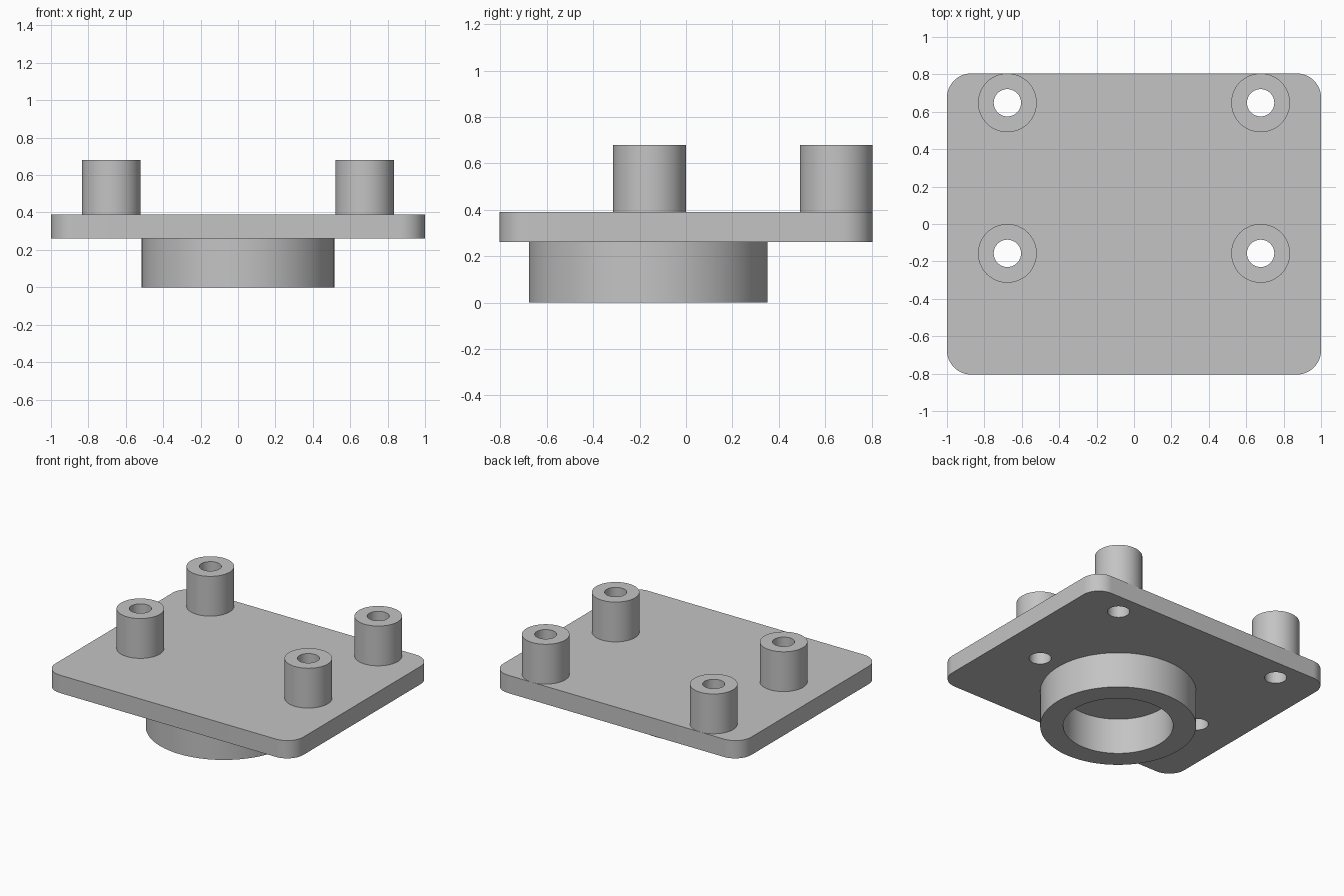
import bpy, bmesh, math
from mathutils import Matrix

cube = bpy.data.objects.get("Cube")
if cube:
    bpy.data.objects.remove(cube, do_unlink=True)

# Main dimensions
PLATE_BOTTOM, PLATE_TOP, BOSS_TOP = 0.26, 0.39, 0.68
HALF_X, HALF_Y, CORNER = 1.0, 0.805, 0.13
BOSS_R, HOLE_R = 0.157, 0.073
BOSSES = {
    "back_left": (0.677, 0.648), "back_right": (-0.677, 0.648),
    "front_left": (0.677, -0.157), "front_right": (-0.677, -0.157),
}
SEGMENTS = 96

grey = bpy.data.materials.new("plain_grey")
grey.use_nodes = True
grey.diffuse_color = (0.55, 0.55, 0.55, 1)
grey.node_tree.nodes["Principled BSDF"].inputs["Base Color"].default_value = grey.diffuse_color


def finish(name, bm):
    bmesh.ops.recalc_face_normals(bm, faces=bm.faces)
    mesh = bpy.data.meshes.new(name)
    bm.to_mesh(mesh)
    bm.free()
    mesh.materials.append(grey)
    obj = bpy.data.objects.new(name, mesh)
    bpy.context.collection.objects.link(obj)
    return obj


def smooth(obj):
    bpy.ops.object.select_all(action="DESELECT")
    obj.select_set(True)
    bpy.context.view_layer.objects.active = obj
    bpy.ops.object.shade_smooth_by_angle(angle=math.radians(30))


def tube(name, x, y, z0, z1, outer, inner):
    """Spin a rectangular wall section around a vertical axis."""
    bm = bmesh.new()
    section = [(outer, z0), (outer, z1), (inner, z1), (inner, z0)]
    rings = []
    for i in range(SEGMENTS):
        a = math.tau * i / SEGMENTS
        rings.append([bm.verts.new((x + r * math.cos(a), y + r * math.sin(a), z))
                      for r, z in section])
    for i, ring in enumerate(rings):
        following = rings[(i + 1) % SEGMENTS]
        for k in range(4):
            n = (k + 1) % 4
            bm.faces.new((ring[k], following[k], following[n], ring[n]))
    smooth(finish(name, bm))


# Base plate with rounded vertical corners
bm = bmesh.new()
bmesh.ops.create_cube(bm, size=1)
bmesh.ops.scale(bm, vec=(2 * HALF_X, 2 * HALF_Y, PLATE_TOP - PLATE_BOTTOM), verts=bm.verts)
bmesh.ops.translate(bm, vec=(0, 0, (PLATE_TOP + PLATE_BOTTOM) / 2), verts=bm.verts)
uprights = [e for e in bm.edges if abs(e.verts[0].co.z - e.verts[1].co.z) > 0.01]
bmesh.ops.bevel(bm, geom=uprights, offset=CORNER, segments=16, profile=0.5, affect="EDGES")
plate = finish("base_plate", bm)

# Screw holes drilled through the plate
bm = bmesh.new()
for x, y in BOSSES.values():
    bmesh.ops.create_cone(bm, cap_ends=True, segments=SEGMENTS, radius1=HOLE_R,
                          radius2=HOLE_R, depth=1, matrix=Matrix.Translation((x, y, 0.3)))
cutter = finish("hole_cutter", bm)
cutter.hide_render = True
drill = plate.modifiers.new("screw_holes", "BOOLEAN")
drill.operation, drill.solver, drill.object = "DIFFERENCE", "EXACT", cutter
bpy.context.view_layer.objects.active = plate
bpy.ops.object.modifier_apply(modifier=drill.name)
bpy.data.objects.remove(cutter, do_unlink=True)
smooth(plate)

# Hollow standoffs above the plate
for place, (x, y) in BOSSES.items():
    tube(place + "_standoff", x, y, PLATE_TOP, BOSS_TOP, BOSS_R, HOLE_R)

# Locating collar below the plate, closed above by the plate
tube("bottom_collar", 0, -0.163, 0, PLATE_BOTTOM, 0.515, 0.363)
